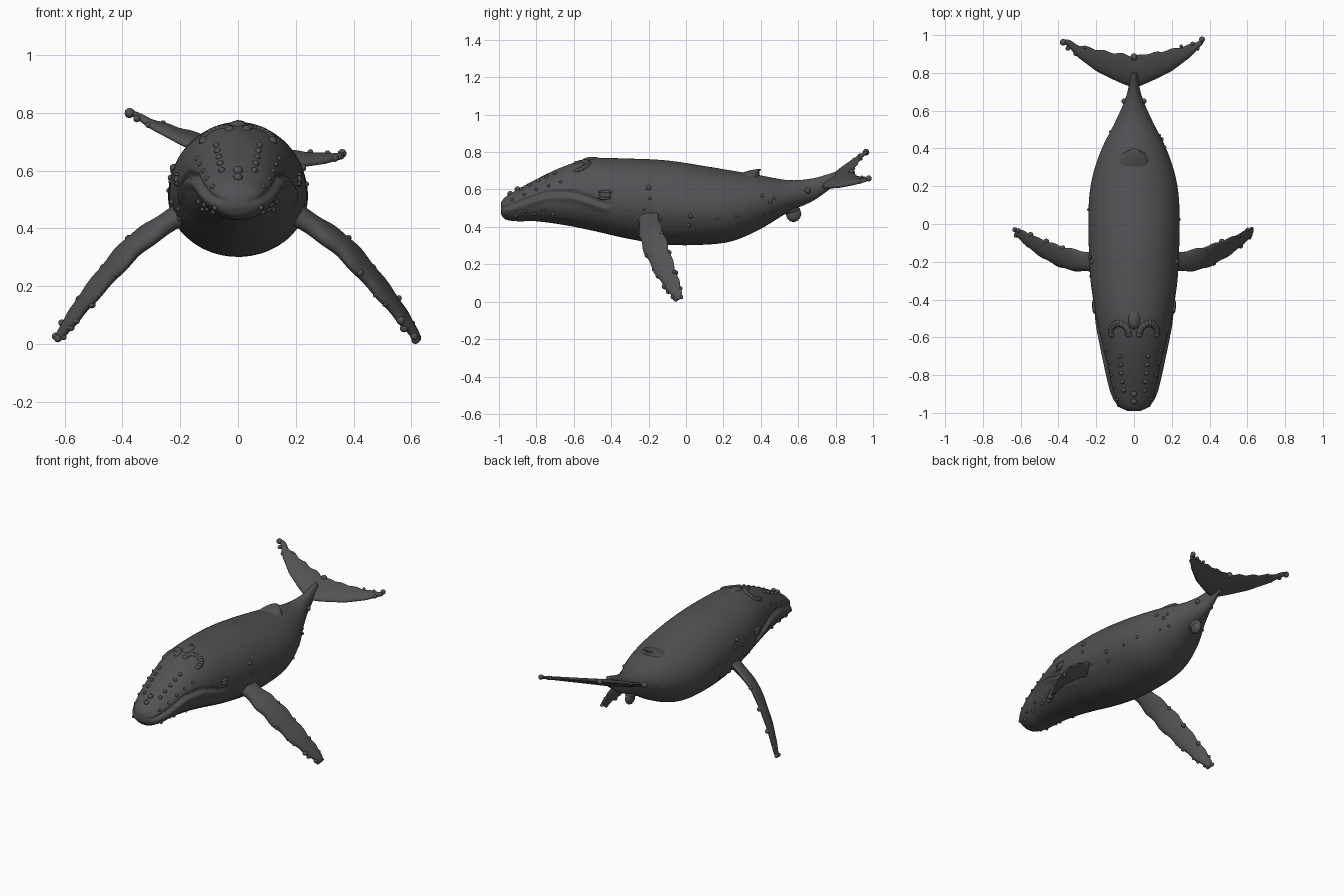
import bpy, bmesh, math, random
from mathutils import Vector

random.seed(4)
if "Cube" in bpy.data.objects:
    bpy.data.objects.remove(bpy.data.objects["Cube"])

skin = bpy.data.materials.new("dark grey skin")
skin.use_nodes = True
COLOUR = (0.085, 0.085, 0.09, 1)
skin.diffuse_color = COLOUR
bsdf = skin.node_tree.nodes["Principled BSDF"]
bsdf.inputs["Base Color"].default_value = COLOUR
bsdf.inputs["Roughness"].default_value = 0.6


def finish(name, bm):
    bmesh.ops.recalc_face_normals(bm, faces=bm.faces)
    mesh = bpy.data.meshes.new(name)
    bm.to_mesh(mesh)
    bm.free()
    mesh.materials.append(skin)
    mesh.shade_smooth()
    obj = bpy.data.objects.new(name, mesh)
    bpy.context.collection.objects.link(obj)
    return obj


def loft(name, rings):
    bm = bmesh.new()
    rows = [[bm.verts.new(p) for p in ring] for ring in rings]
    n = len(rows[0])
    for a, b in zip(rows, rows[1:]):
        for i in range(n):
            j = (i + 1) % n
            bm.faces.new((a[i], a[j], b[j], b[i]))
    bm.faces.new(rows[0])
    bm.faces.new(rows[-1])
    return finish(name, bm)


def spline(points, u):
    """Smooth curve through tuples, u runs from 0 to 1."""
    s = min(max(u, 0), 1) * (len(points) - 1)
    i = min(int(s), len(points) - 2)
    t = s - i
    p0, p1 = points[max(i - 1, 0)], points[i]
    p2, p3 = points[i + 1], points[min(i + 2, len(points) - 1)]
    return [b + t / 2 * (c - a + t * (2 * a - 5 * b + 4 * c - d + t * (3 * (b - c) + d - a)))
            for a, b, c, d in zip(p0, p1, p2, p3)]


def linear(table, x):
    """Piecewise value of a table of (x, value)."""
    for (x0, v0), (x1, v1) in zip(table, table[1:]):
        if x <= x1:
            return v0 + (v1 - v0) * max(0, (x - x0) / (x1 - x0))
    return table[-1][1]


def knobs(name, items):
    """Rounded lumps: (centre, radii)."""
    bm = bmesh.new()
    for centre, radii in items:
        made = bmesh.ops.create_icosphere(bm, subdivisions=2, radius=1)["verts"]
        bmesh.ops.scale(bm, vec=radii, verts=made)
        bmesh.ops.translate(bm, vec=centre, verts=made)
    return finish(name, bm)


def ball(centre, r):
    return (centre, (r, r, r))


# Body stations: y, half width, top, bottom
BODY = [(-.99, .035, .53, .47), (-.965, .08, .56, .44), (-.9, .115, .60, .43),
        (-.8, .14, .655, .43), (-.65, .17, .725, .41), (-.5, .20, .765, .38),
        (-.3, .23, .765, .335), (-.1, .24, .755, .305), (.1, .24, .725, .305),
        (.25, .22, .70, .325), (.4, .17, .675, .39), (.55, .095, .65, .48),
        (.68, .04, .66, .54), (.8, .018, .695, .625)]
MOUTH = [(-1, .49), (-.9, .53), (-.75, .582), (-.62, .585), (-.52, .555), (-.43, .52)]


def skin_point(u, angle):
    """Point on the body, angle 0 is the +x side and pi/2 the top."""
    y, w, top, bottom = spline(BODY, u)
    mid = bottom + (top - bottom) * .48
    c, s = math.cos(angle), math.sin(angle)
    z = mid + s * ((top - mid) if s > 0 else (mid - bottom))
    x = w * c
    k = 1
    if y < -.4:  # mouth groove and swollen lower lip
        d = z - linear(MOUTH, y)
        fade = min(1, (-.4 - y) / .06)
        k += fade * (.06 * math.exp(-((d + .025) / .018) ** 2) - .11 * math.exp(-(d / .01) ** 2))
    if s < -.2 and y < .15:  # throat pleats
        k += .006 * math.sin(angle * 44) * min(1, (.15 - y) / .2)
    return Vector((x * k, y, mid + (z - mid) * (1 + (k - 1) * .3)))


def at(y, angle):
    """Body point at a given y."""
    lo, hi = 0, 1
    for _ in range(25):
        m = (lo + hi) / 2
        if spline(BODY, m)[0] < y:
            lo = m
        else:
            hi = m
    return skin_point(lo, angle)


N = 112
loft("body", [[skin_point(r / 130, math.tau * i / N) for i in range(N)] for r in range(131)])

# Pectoral fins: spine x, y, z, half chord, half thickness
FIN = [(.17, -.2, .475, .055, .045), (.27, -.195, .41, .06, .038), (.36, -.18, .345, .068, .033),
       (.44, -.15, .26, .066, .028), (.52, -.11, .165, .055, .024), (.58, -.07, .085, .042, .02),
       (.615, -.045, .035, .026, .016), (.63, -.035, .015, .008, .006)]


def fin_frame(u):
    p = spline(FIN, u)
    tangent = (Vector(spline(FIN, min(1, u + .02))[:3]) - Vector(spline(FIN, max(0, u - .02))[:3])).normalized()
    chord = Vector((-.35, -1, -.4))
    chord = (chord - tangent * chord.dot(tangent)).normalized()
    return Vector(p[:3]), chord, tangent.cross(chord), p[3], p[4]


def fin_ring(u, side):
    p, chord, normal, w, t = fin_frame(u)
    w *= 1 + .07 * math.sin(u * 38)
    ring = []
    for i in range(28):
        a = math.tau * i / 28
        thick = t * math.sin(a) * (.75 + .3 * math.cos(a))
        q = p + chord * (w * math.cos(a)) + normal * thick
        ring.append((q.x * side, q.y, q.z))
    return ring


for side, label in ((1, "left"), (-1, "right")):
    loft(label + "_pectoral_fin", [fin_ring(k / 50, side) for k in range(51)])
    lumps = []
    for k in range(13):
        p, chord, normal, w, t = fin_frame(.3 + k * .054)
        edge = .9 if k % 3 else -.85
        q = p + chord * w * edge + normal * random.uniform(-.008, .008)
        lumps.append(ball((q.x * side, q.y, q.z), random.uniform(.01, .016)))
    knobs(label + "_fin_knobs", lumps)

# Tail fluke, pitched up and rolled to one side
LEAD = [(0, .72), (.05, .738), (.1, .76), (.2, .81), (.3, .885), (.35, .94), (.375, .965)]
TRAIL = [(0, .885), (.05, .90), (.1, .905), (.2, .925), (.3, .95), (.35, .975), (.375, .98)]


def fluke_point(x, y, lift=0):
    return Vector((x, y, .62 + .45 * (y - .73) - .2 * x + lift))


def fluke_ring(x):
    a = abs(x)
    front, back = linear(LEAD, a), linear(TRAIL, a) + .004 * math.sin(x * 70)
    half = .03 - .045 * a
    ring = []
    for i in range(24):
        t = math.tau * i / 24
        y = (front + back) / 2 - (back - front) / 2 * math.cos(t)
        ring.append(fluke_point(x, y, half * math.sin(t) * (.7 + .35 * math.cos(t))))
    return ring


loft("tail_fluke", [fluke_ring(-.378 + .743 * k / 60) for k in range(61)])
knobs("fluke_knobs", [ball(fluke_point(x, y), r) for x, y, r in (
    (-.375, .962, .018), (-.35, .93, .013), (-.31, .90, .011), (.36, .977, .016),
    (.335, .93, .013), (.31, .955, .011), (0, .885, .019), (.25, .94, .01), (-.26, .935, .01))])

# Hooked dorsal fin: z, centre y, half length, half width
DORSAL = [(.655, .32, .085, .095), (.68, .335, .058, .07), (.695, .355, .038, .05),
          (.706, .38, .02, .028), (.709, .395, .006, .008)]
dorsal = []
for k in range(17):
    z, y, ry, rx = spline(DORSAL, k / 16)
    dorsal.append([(rx * math.cos(math.tau * i / 24), y + ry * math.sin(math.tau * i / 24), z)
                   for i in range(24)])
loft("dorsal_fin", dorsal)

# Lump below the tail stock
knobs("belly_lobe", [((0, .575, .47), (.024, .042, .045)), ((0, .55, .495), (.035, .06, .03))])

# Knobs on the snout, chin and sides, mirrored
UP = math.pi / 2
head = [ball(at(y, UP), r) for y, r in ((-.94, .016), (-.9, .017))]
crest, eyes, sides = [], [], []
for mirror in (1, -1):
    def angle(a):
        return a if mirror > 0 else math.pi - a
    head += [ball(at(-.88 + .045 * k, angle(UP - .48)), .012) for k in range(5)]
    head += [ball(at(-.93 + .065 * k, angle(.55)), .009) for k in range(5)]
    head += [ball(at(-.96 + .05 * k, angle(-.45 - .25 * (k % 2))), .01) for k in range(6)]
    # Raised rim round the blowhole
    for k in range(11):
        a = math.pi * k / 10
        p = at(-.58 + .055 * math.sin(a), UP - mirror * (.42 + .27 * math.cos(a)))
        crest.append((p - Vector((0, 0, .006)), (.019, .022, .013)))
    # Eye with heavy lids
    p = at(-.43, angle(.06))
    eyes += [(p, (.012, .034, .018)), (p + Vector((0, 0, .016)), (.01, .042, .008)),
             (p - Vector((0, .005, .017)), (.01, .04, .008))]
    for _ in range(13):
        sides.append(ball(at(random.uniform(-.4, .5), angle(random.uniform(-.55, .3))),
                          random.uniform(.006, .012)))
    sides += [ball(at(.65, angle(.1)), .016), ball(at(-.2, angle(.35)), .014)]
crest.append((at(-.5, UP) - Vector((0, 0, .012)), (.035, .06, .022)))
knobs("head_knobs", head)
knobs("blowhole_crest", crest)
knobs("eyes", eyes)
knobs("side_knobs", sides)
